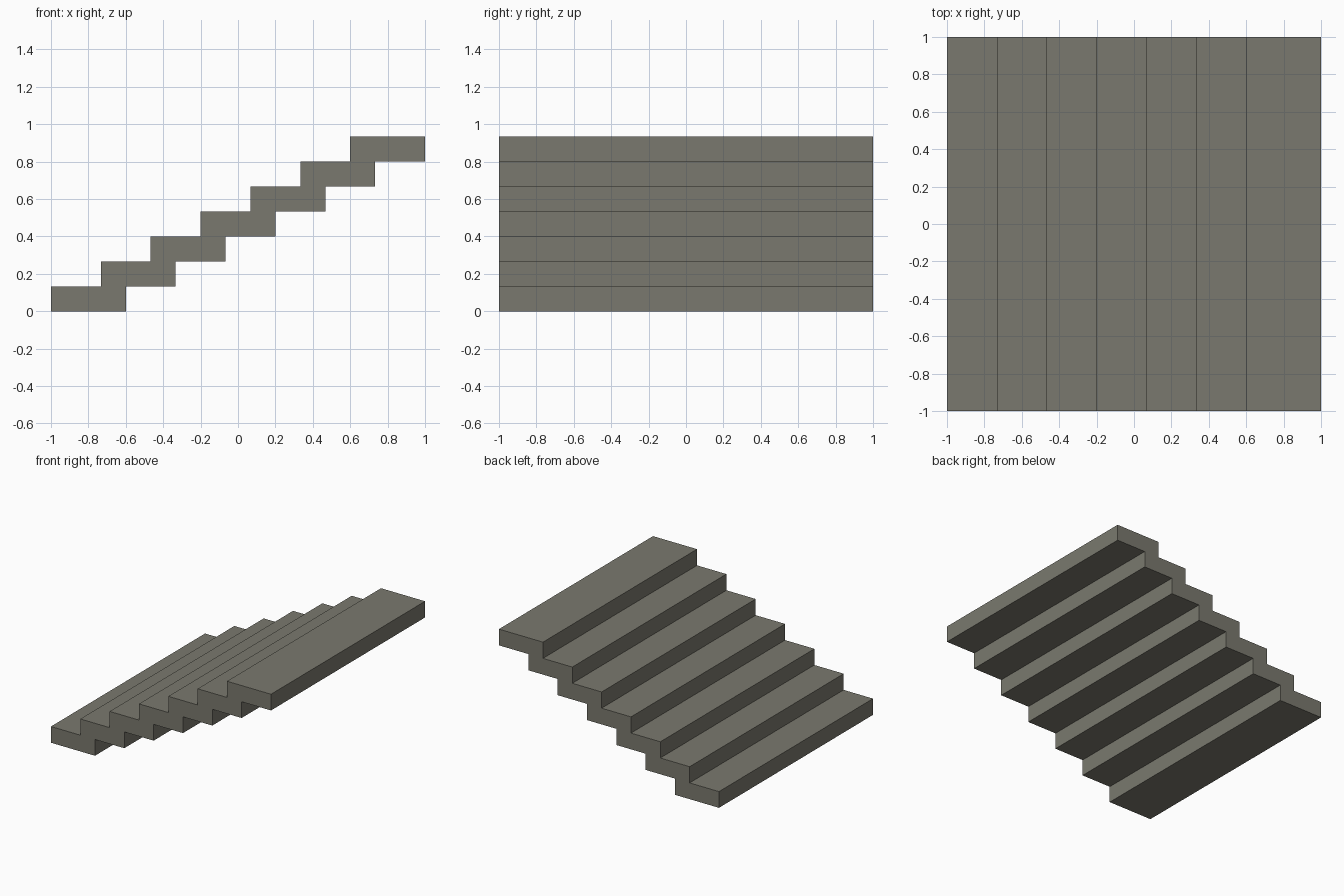
import bpy
import bmesh

cube = bpy.data.objects.get("Cube")
if cube:
    bpy.data.objects.remove(cube, do_unlink=True)

STEPS = 7
RISE = 2 / 15       # height of one step
GOING = 4 / 15      # horizontal shift from step to step
TREAD = 0.4         # full depth of one step slab
HALF_WIDTH = 1.0

# Stone colour
stone = bpy.data.materials.new("warm grey stone")
colour = (0.195, 0.191, 0.156, 1.0)
stone.diffuse_color = colour
stone.use_nodes = True
bsdf = next(n for n in stone.node_tree.nodes if n.type == 'BSDF_PRINCIPLED')
bsdf.inputs["Base Color"].default_value = colour
bsdf.inputs["Roughness"].default_value = 0.9

# Zigzag side profile: along the underside going up, then back down the treads
underside, treads = [], []
for i in range(STEPS):
    x, z = -1 + i * GOING, i * RISE
    underside += [(x + TREAD, z), (x + TREAD, z + RISE)]
    treads += [(x, z), (x, z + RISE)]
profile = underside + treads[::-1]

# Extrude the profile across the width of the stairs
bm = bmesh.new()
side = bm.faces.new([bm.verts.new((x, -HALF_WIDTH, z)) for x, z in profile])
extruded = bmesh.ops.extrude_face_region(bm, geom=[side], use_keep_orig=True)
verts = [v for v in extruded["geom"] if isinstance(v, bmesh.types.BMVert)]
bmesh.ops.translate(bm, vec=(0, 2 * HALF_WIDTH, 0), verts=verts)
bmesh.ops.recalc_face_normals(bm, faces=bm.faces)

mesh = bpy.data.meshes.new("staircase")
bm.to_mesh(mesh)
bm.free()
mesh.materials.append(stone)
staircase = bpy.data.objects.new("staircase", mesh)
bpy.context.collection.objects.link(staircase)
